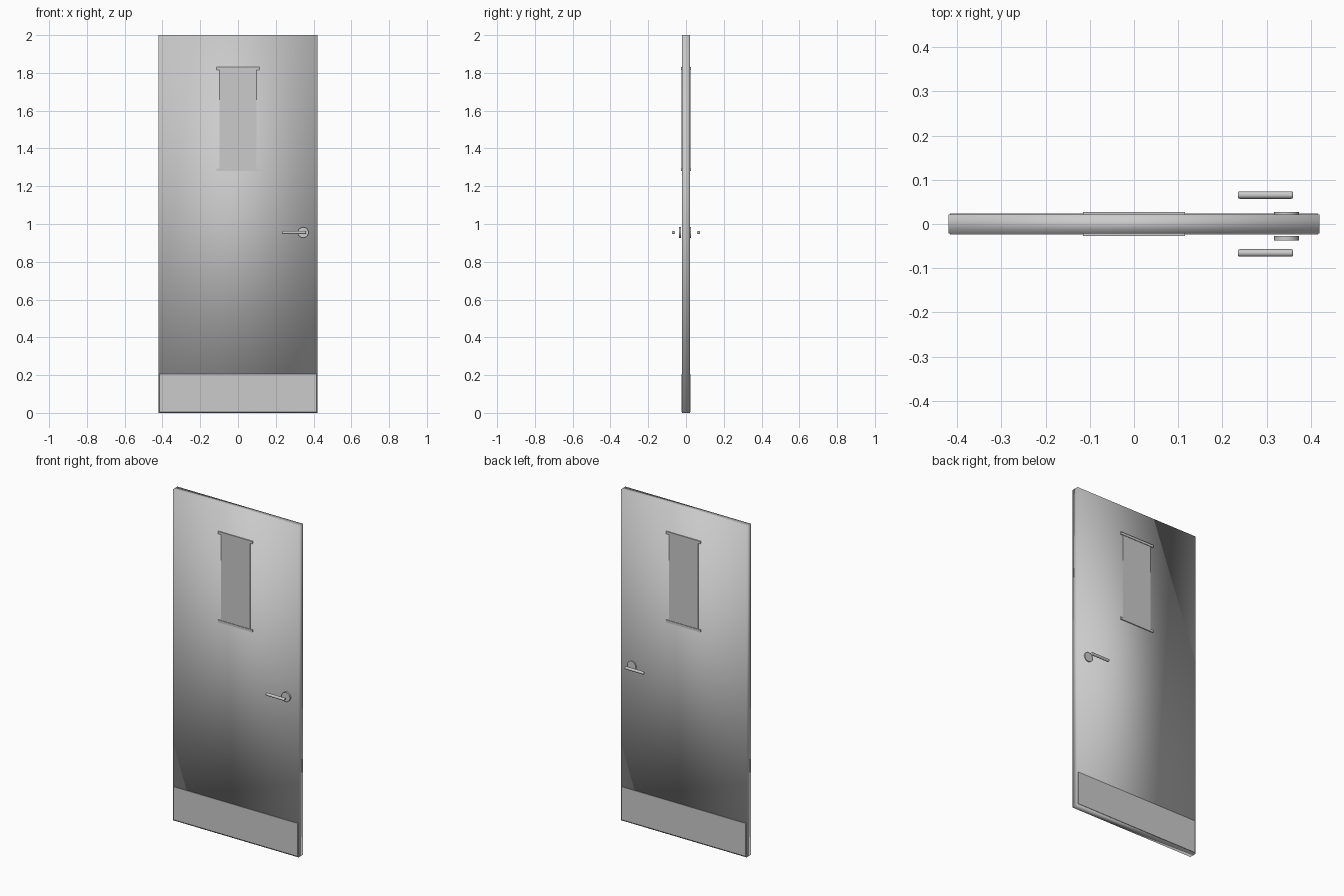
import bpy, math

if "Cube" in bpy.data.objects:
    bpy.data.objects.remove(bpy.data.objects["Cube"])

grey = bpy.data.materials.new("satin grey")
grey.diffuse_color = (0.6, 0.6, 0.6, 1)
grey.use_nodes = True
grey.node_tree.nodes["Principled BSDF"].inputs["Base Color"].default_value = grey.diffuse_color


def finish(obj, name):
    obj.name = name
    obj.data.materials.append(grey)
    return obj


def box(name, x, y, z):
    """Box from (min, max) pairs along each axis."""
    bpy.ops.mesh.primitive_cube_add(
        size=1, location=[(a + b) / 2 for a, b in (x, y, z)])
    obj = bpy.context.object
    obj.scale = [b - a for a, b in (x, y, z)]
    bpy.ops.object.transform_apply(location=False, rotation=False, scale=True)
    return finish(obj, name)


def rod(name, radius, depth, loc, rot, sides, bevel=0):
    bpy.ops.mesh.primitive_cylinder_add(
        vertices=sides, radius=radius, depth=depth, location=loc, rotation=rot)
    obj = bpy.context.object
    if bevel:
        mod = obj.modifiers.new("rounded ends", 'BEVEL')
        mod.width = bevel
        mod.segments = 3
        mod.limit_method = 'ANGLE'
        mod.angle_limit = math.radians(50)
    bpy.ops.object.shade_smooth_by_angle(angle=math.radians(35))
    return finish(obj, name)


# Door slab, softly shaded across its shared corners
FACE = 0.0215
slab = box("door_slab", (-0.42, 0.42), (-FACE, FACE), (0, 2))
slab.data.polygons.foreach_set("use_smooth", [True] * 6)

for side, label in ((-1, "front"), (1, "back")):
    def layer(out, inner=FACE):
        return tuple(sorted((side * inner, side * out)))

    # Kick plate along the bottom
    box(label + "_kick_plate", (-0.416, 0.416), layer(0.024), (0.006, 0.205))

    # Narrow vision panel with a trim bar above and below
    box(label + "_vision_panel", (-0.098, 0.098), layer(0.024), (1.285, 1.825))
    for z, place in ((1.2875, "lower"), (1.8225, "upper")):
        box(f"{label}_{place}_trim", (-0.115, 0.115), layer(0.027),
            (z - 0.0075, z + 0.0075))

    # Round rose; the front one stands slightly proud of the slab
    near, far = (0.027, 0.037) if side < 0 else (0.018, 0.027)
    rod(label + "_rose", 0.028, far - near,
        (0.345, side * (near + far) / 2, 0.955), (math.pi / 2, 0, 0), 32)

    # Lever handle
    rod(label + "_lever", 0.0085, 0.125, (0.2975, side * 0.0655, 0.955),
        (0, math.pi / 2, 0), 16, 0.004)
